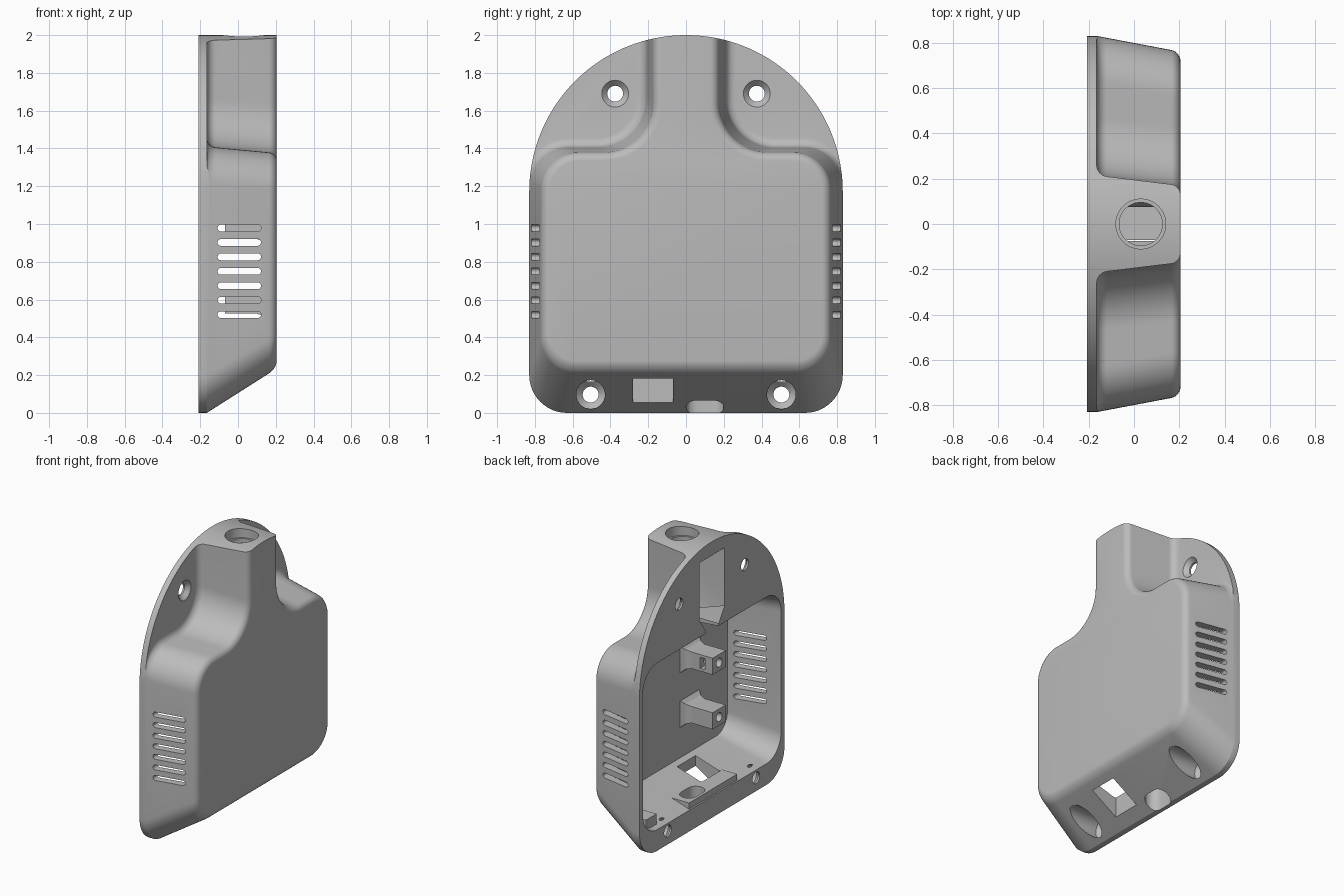
import bpy, bmesh, math
from mathutils import Vector

if "Cube" in bpy.data.objects:
    bpy.data.objects.remove(bpy.data.objects["Cube"], do_unlink=True)

grey = bpy.data.materials.new("plain grey")
grey.use_nodes = True
GREY = (0.5, 0.5, 0.5, 1)
grey.diffuse_color = GREY
grey.node_tree.nodes["Principled BSDF"].inputs["Base Color"].default_value = GREY


def loft(name, rings):
    """Closed solid through rings that share a point count."""
    bm = bmesh.new()
    loops = [[bm.verts.new(p) for p in ring] for ring in rings]
    n = len(loops[0])
    for a, b in zip(loops, loops[1:]):
        for i in range(n):
            j = (i + 1) % n
            bm.faces.new((a[i], a[j], b[j], b[i]))
    bm.faces.new(loops[0])
    bm.faces.new(loops[-1])
    bmesh.ops.recalc_face_normals(bm, faces=bm.faces[:])
    mesh = bpy.data.meshes.new(name)
    bm.to_mesh(mesh)
    bm.free()
    mesh.materials.append(grey)
    obj = bpy.data.objects.new(name, mesh)
    bpy.context.collection.objects.link(obj)
    return obj


def boolean(target, tool, operation="DIFFERENCE"):
    mod = target.modifiers.new("bool", "BOOLEAN")
    mod.operation, mod.solver, mod.object = operation, "EXACT", tool
    bpy.context.view_layer.objects.active = target
    bpy.ops.object.modifier_apply(modifier=mod.name)
    bpy.data.objects.remove(tool, do_unlink=True)


def arc(u, v, r, a0, a1, n=12):
    angles = [math.radians(a0 + (a1 - a0) * i / n) for i in range(n + 1)]
    return [(u + r * math.cos(a), v + r * math.sin(a)) for a in angles]


def mirrored(half):
    return half + [(-u, v) for u, v in reversed(half)]


def at_x(x, pts):
    return [Vector((x, y, z)) for y, z in pts]


def at_z(z, pts):
    return [Vector((x, y, z)) for x, y in pts]


def rounded_rect(hw, z0, z1, r):
    return mirrored(arc(hw - r, z0 + r, r, -90, 0) + arc(hw - r, z1 - r, r, 0, 90))


def box(name, x0, x1, y0, y1, z0, z1):
    corners = [(y0, z0), (y1, z0), (y1, z1), (y0, z1)]
    return loft(name, [at_x(x0, corners), at_x(x1, corners)])


def turned_x(y, z, profile):
    """Round cutter along x from (x, radius) pairs."""
    return loft("cutter", [at_x(x, arc(y, z, r, 0, 348.75, 31)) for x, r in profile])


def turned_z(x, y, r, z0, z1):
    ring = arc(x, y, r, 0, 354.375, 63)
    return loft("cutter", [at_z(z0, ring), at_z(z1, ring)])


def stadium(half, r):
    return arc(half - r, 0, r, -90, 90) + arc(r - half, 0, r, 90, 270)


def housing_ring(x, d):
    """Tapered outline of body and neck, pulled in by d."""
    t = (x + 0.165) / 0.37
    e = max(d, 0)
    w, b = 0.83 - 0.07 * t - e, 0.235 * t + e
    s, n = 1.41 - 0.035 * t - d, 0.215 - 0.045 * t - d
    rb, rs, rc = 0.2 - 0.02 * t - e, 0.2 - e, 0.26 + d
    half = (arc(w - rb, b + rb, rb, -90, 0) + arc(w - rs, s - rs, rs, 0, 90)
            + arc(n + rc, s + rc, rc, 270, 180, 18) + [(n, 2.3)])
    return at_x(x, mirrored(half))


# Housing: filleted foot, tapered wall, rounded front edge
STEPS = [math.radians(15 * i) for i in range(7)]
FOOT, EDGE = 0.045, 0.04
rings = [housing_ring(-0.19, -FOOT)]
rings += [housing_ring(-0.165 + FOOT * (1 - math.cos(a)), FOOT * (math.sin(a) - 1)) for a in STEPS]
rings += [housing_ring(0.165 + EDGE * math.sin(a), EDGE * (1 - math.cos(a))) for a in STEPS]
shell = loft("housing_shell", rings)

# Mounting flange, then trim everything to the arched outline
boolean(shell, box("flange", -0.208, -0.165, -1, 1, -0.2, 2.2), "UNION")
arch = mirrored(arc(0.63, 0.2, 0.2, -90, 0) + arc(0, 1.17, 0.83, 0, 89, 40))
boolean(shell, loft("arch", [at_x(-0.3, arch), at_x(0.3, arch)]), "INTERSECT")

# Hollow interior, open at the back
boolean(shell, loft("cavity", [at_x(-0.25, rounded_rect(0.80, 0.14, 1.365, 0.17)),
                               at_x(0.165, rounded_rect(0.71, 0.27, 1.325, 0.13))]))


def channel_ring(x, hw):
    return at_x(x, mirrored([(0.075, 1.28), (0.075, 1.38), (hw, 1.48), (hw, 1.9)]))


# Cable channel in the neck and stepped round hole at its top
boolean(shell, loft("channel", [channel_ring(-0.25, 0.145), channel_ring(0.15, 0.11)]))
boolean(shell, turned_z(0.03, 0, 0.11, 1.93, 2.2))
boolean(shell, turned_z(0.03, 0, 0.095, 1.8, 2.1))

# Connector ledge with a square and an oval opening
boolean(shell, box("ledge", -0.2, -0.03, -0.3, 0.25, 0.1, 0.2), "UNION")
boolean(shell, box("port", -0.08, 0.12, -0.28, -0.07, -0.1, 0.4))
oval = [(v - 0.12, u + 0.1) for u, v in stadium(0.1, 0.06)]
boolean(shell, loft("oval_port", [at_z(-0.1, oval), at_z(0.4, oval)]))

# Countersunk screw holes
for side in (-1, 1):
    for y, z in ((0.375, 1.69), (0.505, 0.097)):
        boolean(shell, turned_x(side * y, z, [(-0.3, 0.042), (-0.195, 0.042),
                                              (-0.16, 0.076), (0.3, 0.076)]))

# Ventilation slots through both side walls
for i in range(7):
    z = 0.52 + 0.0765 * i
    slot = [(u + 0.007, v + z) for u, v in stadium(0.115, 0.018)]
    boolean(shell, loft("slot", [[Vector((x, y, h)) for x, h in slot] for y in (-1, 1)]))

# Screw posts on the inner face, flared at the root
for name, z in (("upper_post", 0.98), ("lower_post", 0.585)):
    def post_ring(x, grow):
        hw, hh = 0.075 + grow, 0.06 + grow
        return at_x(x, [(-0.28 + a * hw, z + b * hh) for a, b in ((-1, -1), (1, -1), (1, 1), (-1, 1))])
    post = loft(name, [post_ring(-0.07, 0), post_ring(0.1, 0), post_ring(0.14, 0.012), post_ring(0.175, 0.045)])
    boolean(post, turned_x(-0.28, z, [(-0.1, 0.032), (0.06, 0.032)]))
    if name == "upper_post":
        boolean(post, box("nut_slot", -0.01, 0.03, -0.28, -0.1, z - 0.04, z + 0.04))

# Small stepped clip in the lower corner
box("clip_base", -0.17, -0.06, 0.58, 0.7, 0.13, 0.24)
box("clip_tab", -0.1, -0.06, 0.64, 0.7, 0.23, 0.31)

# Smooth the rounded surfaces
bpy.ops.object.select_all(action="DESELECT")
shell.select_set(True)
bpy.context.view_layer.objects.active = shell
bpy.ops.object.shade_smooth_by_angle(angle=math.radians(30))
